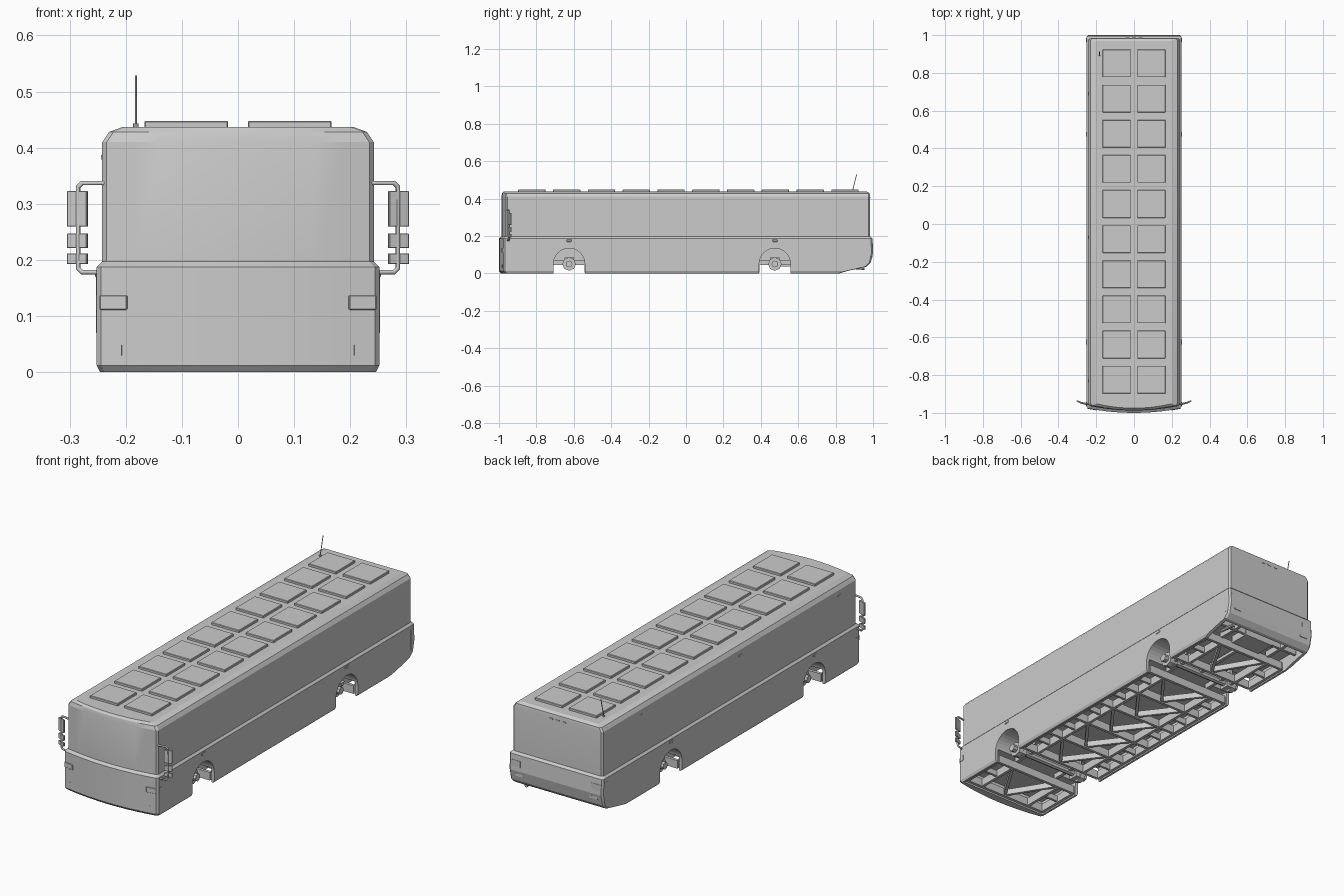
import bpy, bmesh, math
from mathutils import Vector

old = bpy.data.objects.get("Cube")
if old:
    bpy.data.objects.remove(old, do_unlink=True)


def finish(name, bm):
    bmesh.ops.recalc_face_normals(bm, faces=bm.faces)
    mesh = bpy.data.meshes.new(name)
    bm.to_mesh(mesh)
    bm.free()
    obj = bpy.data.objects.new(name, mesh)
    bpy.context.collection.objects.link(obj)
    return obj


def activate(obj):
    bpy.ops.object.select_all(action='DESELECT')
    obj.select_set(True)
    bpy.context.view_layer.objects.active = obj


def box(name, center, size, turn=0, bevel=0):
    bm = bmesh.new()
    bmesh.ops.create_cube(bm, size=1)
    bmesh.ops.scale(bm, vec=size, verts=bm.verts)
    obj = finish(name, bm)
    obj.location = center
    obj.rotation_euler.z = turn
    if bevel:
        mod = obj.modifiers.new("edge", 'BEVEL')
        mod.width = bevel
        mod.segments = 1
    return obj


def bar(name, a, b, width, z0, z1):
    """Horizontal beam between two plan points."""
    a, b = Vector(a), Vector(b)
    d = b - a
    mid = (a + b) / 2
    return box(name, (mid.x, mid.y, (z0 + z1) / 2),
               (d.length, width, z1 - z0), math.atan2(d.y, d.x))


def rod(name, a, b, radius, sides=8):
    a, b = Vector(a), Vector(b)
    bm = bmesh.new()
    bmesh.ops.create_cone(bm, cap_ends=True, segments=sides, radius1=radius,
                          radius2=radius, depth=(b - a).length)
    obj = finish(name, bm)
    obj.location = (a + b) / 2
    obj.rotation_euler = (b - a).to_track_quat('Z', 'Y').to_euler()
    return obj


def tube(name, points, radius):
    curve = bpy.data.curves.new(name, 'CURVE')
    curve.dimensions = '3D'
    curve.bevel_depth = radius
    curve.bevel_resolution = 1
    line = curve.splines.new('POLY')
    line.points.add(len(points) - 1)
    for p, co in zip(line.points, points):
        p.co = (*co, 1)
    obj = bpy.data.objects.new(name, curve)
    bpy.context.collection.objects.link(obj)
    return obj


def front_y(x, w, corner, bulge=0.025):
    return corner - bulge * (1 - (x / w) ** 2)


def loft(name, rings, steps=10, cut=0.008):
    """Stack plan outlines with a bowed front; ring = z, half width, front, back."""
    bm = bmesh.new()
    loops = []
    for z, w, yf, yb in rings:
        f = w - cut
        plan = [(-w, yf + cut)]
        for i in range(steps + 1):
            x = -f + 2 * f * i / steps
            plan.append((x, front_y(x, w, yf)))
        plan += [(w, yf + cut), (w, yb - cut), (f, yb), (-f, yb), (-w, yb - cut)]
        loops.append([bm.verts.new((x, y, z)) for x, y in plan])
    n = len(loops[0])
    for lo, hi in zip(loops, loops[1:]):
        for i in range(n):
            j = (i + 1) % n
            bm.faces.new((lo[i], lo[j], hi[j], hi[i]))
    bm.faces.new(loops[0])
    bm.faces.new(loops[-1])
    obj = finish(name, bm)
    activate(obj)
    bpy.ops.object.shade_smooth_by_angle(angle=math.radians(15))
    return obj


def carve(obj, cutter):
    mod = obj.modifiers.new("cut", 'BOOLEAN')
    mod.object = cutter
    mod.operation = 'DIFFERENCE'
    mod.solver = 'EXACT'
    activate(obj)
    bpy.ops.object.modifier_apply(modifier=mod.name)
    bpy.data.objects.remove(cutter, do_unlink=True)


AXLES = (-0.625, 0.475)
SIDES = (-1, 1)

# Body shells
loft("upper_body", [(0.195, 0.242, -0.962, 0.985), (0.41, 0.242, -0.962, 0.985),
                    (0.428, 0.23, -0.958, 0.982), (0.437, 0.205, -0.95, 0.968)])
lower = loft("lower_body", [(0, 0.246, -0.965, 0.82), (0.012, 0.252, -0.975, 0.86),
                            (0.036, 0.252, -0.975, 0.965), (0.058, 0.252, -0.975, 0.988),
                            (0.11, 0.252, -0.975, 1.0), (0.187, 0.252, -0.975, 0.996),
                            (0.197, 0.242, -0.962, 0.985)])

# Hollow underside and wheel arches
carve(lower, box("floor_recess", (0, 0, 0), (0.472, 1.9, 0.14)))
for y in AXLES:
    for s in SIDES:
        carve(lower, rod("arch_cutter", (s * 0.14, y, 0.05), (s * 0.3, y, 0.05), 0.084, 32))
        carve(lower, box("well_cutter", (s * 0.22, y, -0.01), (0.16, 0.168, 0.12)))

# Underframe bays: rails, cross members and diagonals
RAIL, EDGE = 0.14, 0.228
for y0, y1, cells in ((-0.94, -0.715, 1), (-0.535, 0.385, 5), (0.565, 0.8, 1)):
    for s in SIDES:
        for x in (RAIL, EDGE):
            bar("frame_rail", (s * x, y0), (s * x, y1), 0.014, 0.006, 0.045)
    step = (y1 - y0) / cells
    for i in range(cells + 1):
        y = y0 + i * step
        bar("cross_member", (-EDGE, y), (EDGE, y), 0.014, 0.006, 0.045)
        if i < cells:
            for s in SIDES:
                bar("diagonal_brace", (0, y), (s * RAIL, y + step), 0.014, 0.012, 0.04)
                bar("side_strut", (s * RAIL, y + step / 2), (s * EDGE, y + step / 2),
                    0.012, 0.012, 0.04)
for s in SIDES:
    bar("rear_rail", (s * RAIL, 0.8), (s * RAIL, 0.95), 0.014, 0.04, 0.07)
    for y in AXLES:
        bar("axle_bay_rail", (s * 0.12, y - 0.09), (s * 0.12, y + 0.09), 0.016, 0.045, 0.07)
bar("rear_cross_member", (-EDGE, 0.9), (EDGE, 0.9), 0.014, 0.04, 0.07)
box("engine_pan", (0, 0.86, 0.052), (0.16, 0.1, 0.036))

# Axles and hubs
for y in AXLES:
    rod("axle", (-0.2, y, 0.05), (0.2, y, 0.05), 0.016, 8)
    for s in SIDES:
        rod("hub", (s * 0.175, y, 0.05), (s * 0.2, y, 0.05), 0.036, 8)
        rod("hub_nose", (s * 0.2, y, 0.05), (s * 0.222, y, 0.05), 0.018, 8)
        box("spring_mount", (s * 0.165, y, 0.055), (0.03, 0.05, 0.06))
bar("drive_shaft", (0, 0.475), (0, 0.82), 0.016, 0.045, 0.06)
for s in SIDES:
    bar("rear_link", (s * 0.17, 0.475), (s * 0.17, 0.57), 0.012, 0.036, 0.05)

# Roof hatches in two columns
for row in range(10):
    for s in SIDES:
        box("roof_hatch", (s * 0.092, 0.85 - row * 0.186, 0.441), (0.149, 0.146, 0.014),
            bevel=0.002)

# Antenna
rod("antenna_base", (-0.182, 0.89, 0.434), (-0.182, 0.89, 0.443), 0.005)
rod("antenna", (-0.182, 0.89, 0.44), (-0.182, 0.912, 0.528), 0.002)

# Mirror brackets and glasses
for s in SIDES:
    tube("mirror_bracket", [(s * x, y, z) for x, y, z in (
        (0.235, -0.955, 0.337), (0.278, -0.947, 0.337), (0.285, -0.945, 0.33),
        (0.285, -0.945, 0.185), (0.278, -0.947, 0.178), (0.24, -0.957, 0.178))], 0.0045)
    for z, h in ((0.291, 0.063), (0.234, 0.026), (0.202, 0.019)):
        box("mirror", (s * 0.286, -0.943, z), (0.038, 0.008, h), s * 0.35, 0.001)

# Front lamps and tow covers follow the bowed face
for s in SIDES:
    lamp_x = 0.222
    slope = math.atan(0.05 * lamp_x / 0.252 ** 2)
    box("headlight", (s * lamp_x, front_y(lamp_x, 0.252, -0.975), 0.124),
        (0.05, 0.004, 0.026), s * slope, 0.0015)
    box("tow_cover", (s * 0.211, front_y(0.211, 0.252, -0.975), 0.039),
        (0.008, 0.003, 0.018), s * slope)
    box("headlight_side", (s * 0.252, -0.953, 0.124), (0.003, 0.022, 0.026))

# Rear lamps, marker row and tailpipe
for s in SIDES:
    box("tail_lamp", (s * 0.215, 0.996, 0.145), (0.05, 0.006, 0.03))
    box("tail_lamp_side", (s * 0.251, 0.974, 0.12), (0.004, 0.022, 0.1))
    box("rear_reflector", (s * 0.2, 0.994, 0.09), (0.04, 0.006, 0.012))
for x in (-0.035, 0, 0.035):
    box("rear_marker", (x, 0.985, 0.405), (0.02, 0.004, 0.006))
rod("tailpipe", (0.19, 0.86, 0.034), (0.19, 0.955, 0.026), 0.008)

# Side markers
for s in SIDES:
    for y in AXLES:
        box("side_marker", (s * 0.252, y, 0.175), (0.006, 0.026, 0.012), bevel=0.002)
for y in (-0.83, -0.07, 0.69):
    box("upper_marker", (-0.242, y, 0.383), (0.005, 0.02, 0.008))
